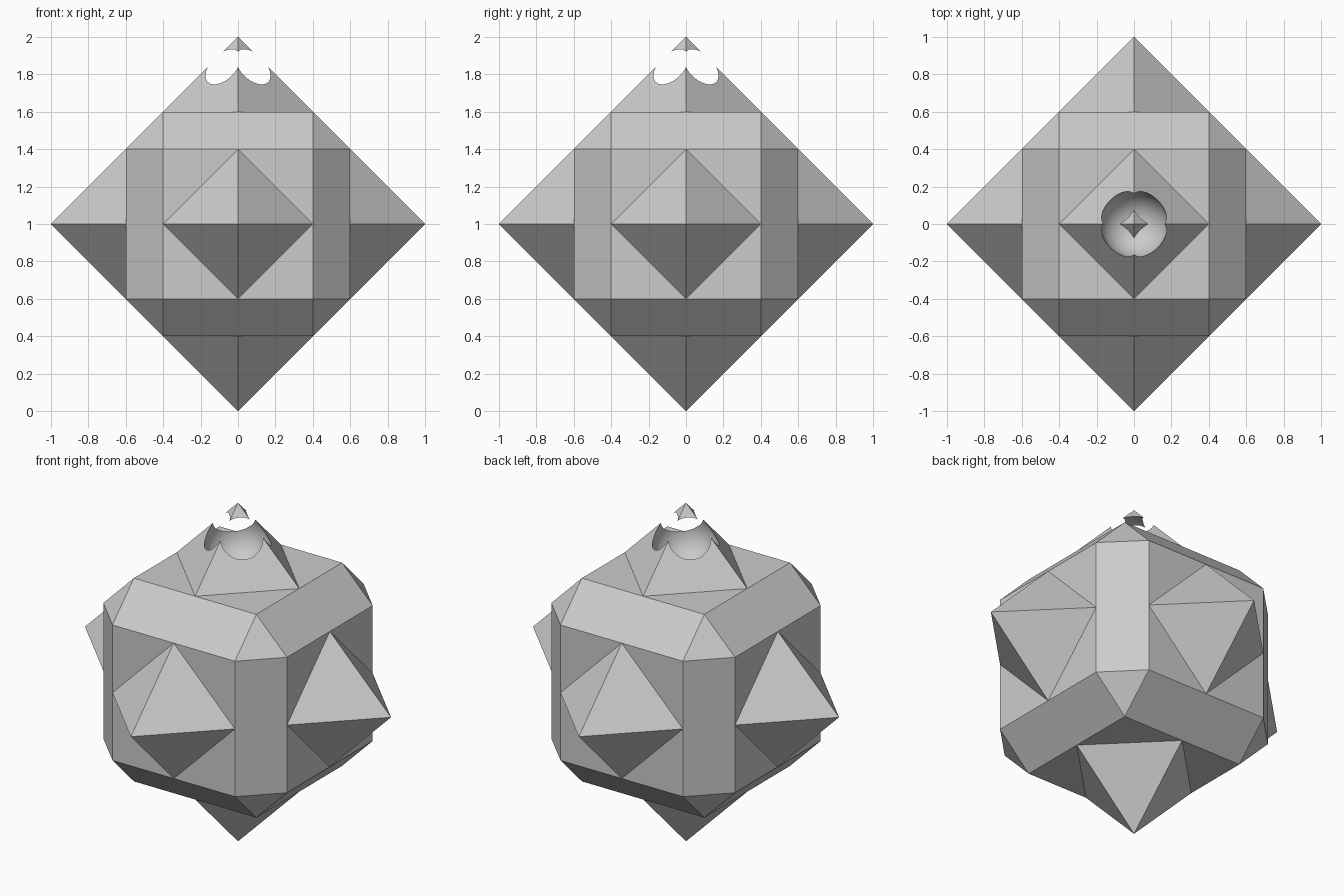
import bpy, bmesh
from math import radians
from mathutils import Vector
from itertools import product

if "Cube" in bpy.data.objects:
    bpy.data.objects.remove(bpy.data.objects["Cube"])

CENTRE = Vector((0, 0, 1))
INNER, OUTER = 0.4, 0.6

stone = bpy.data.materials.new("plain_grey")
stone.use_nodes = True
stone.diffuse_color = (0.6, 0.6, 0.6, 1)
stone.node_tree.nodes["Principled BSDF"].inputs["Base Color"].default_value = (0.6, 0.6, 0.6, 1)


def add_object(name, bm):
    mesh = bpy.data.meshes.new(name)
    bm.to_mesh(mesh)
    bm.free()
    obj = bpy.data.objects.new(name, mesh)
    mesh.materials.append(stone)
    bpy.context.collection.objects.link(obj)
    return obj


def hull(name, points):
    """Flat-sided solid wrapped around the points."""
    bm = bmesh.new()
    for p in points:
        bm.verts.new(p + CENTRE)
    bmesh.ops.convex_hull(bm, input=bm.verts)
    bmesh.ops.dissolve_limit(bm, angle_limit=radians(1), verts=bm.verts, edges=bm.edges)
    bmesh.ops.recalc_face_normals(bm, faces=bm.faces)
    return add_object(name, bm)


# Body: a cube with chamfered edges and triangular corners
corners = []
for signs in product((-1, 1), repeat=3):
    for axis in range(3):
        corners.append(Vector([s * (OUTER if i == axis else INNER) for i, s in enumerate(signs)]))
body = hull("body", corners)

# Six pyramids, each on a diamond base in the middle of a body face
names = (("left_spike", "right_spike"), ("back_spike", "front_spike"), ("top_spike", "bottom_spike"))
spikes = {}
for axis, pair in enumerate(names):
    for name, sign in zip(pair, (1, -1)):
        out = Vector([sign if i == axis else 0 for i in range(3)])
        points = [out]
        for other in range(3):
            if other != axis:
                side = Vector([INNER if i == other else 0 for i in range(3)])
                points += [out * OUTER + side, out * OUTER - side]
        spikes[name] = hull(name, points)

# Round hollow carved below the tip, leaving the tip floating
bm = bmesh.new()
bmesh.ops.create_uvsphere(bm, u_segments=64, v_segments=32, radius=0.18)
bmesh.ops.translate(bm, verts=bm.verts, vec=(0, 0, 1.76))
for face in bm.faces:
    face.smooth = True
cutter = add_object("hollow_cutter", bm)
cutter.hide_render = True

for obj in (spikes["top_spike"], body):
    cut = obj.modifiers.new("hollow", 'BOOLEAN')
    cut.operation = 'DIFFERENCE'
    cut.solver = 'EXACT'
    cut.object = cutter
    bpy.ops.object.select_all(action='DESELECT')
    obj.select_set(True)
    bpy.context.view_layer.objects.active = obj
    bpy.ops.object.modifier_apply(modifier=cut.name)
    bpy.ops.object.shade_smooth_by_angle(angle=radians(20))
bpy.data.objects.remove(cutter)
